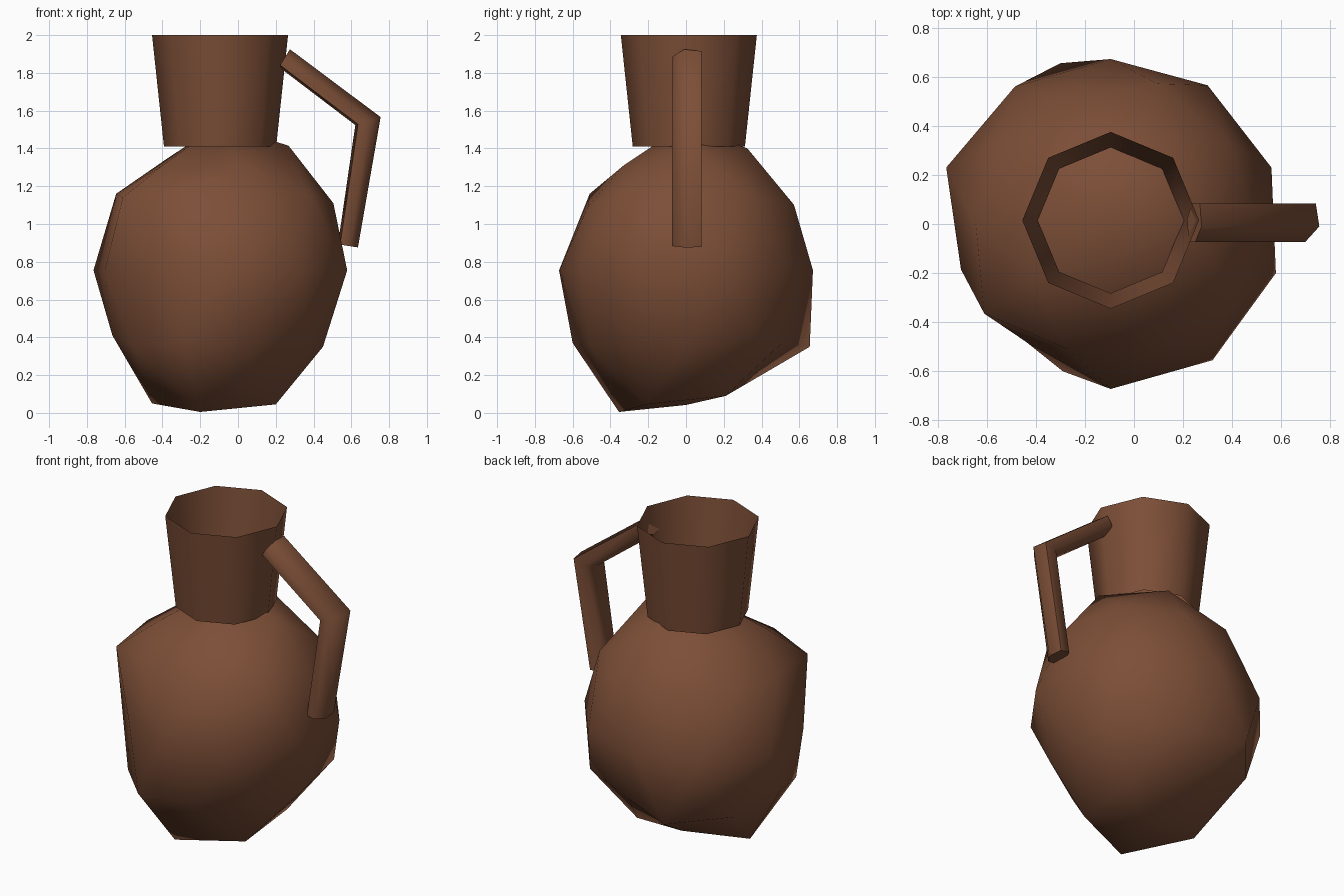
import bpy, bmesh, math
from mathutils import Vector

cube = bpy.data.objects.get("Cube")
if cube:
    bpy.data.objects.remove(cube, do_unlink=True)

clay = bpy.data.materials.new("brown clay")
clay.use_nodes = True
colour = (0.202, 0.077, 0.038, 1)
clay.diffuse_color = colour
clay.node_tree.nodes["Principled BSDF"].inputs["Base Color"].default_value = colour


def finish(name, bm):
    """Turn a bmesh into a smooth clay object."""
    for face in bm.faces:
        face.smooth = True
    mesh = bpy.data.meshes.new(name)
    bm.to_mesh(mesh)
    bm.free()
    mesh.materials.append(clay)
    obj = bpy.data.objects.new(name, mesh)
    bpy.context.collection.objects.link(obj)
    return obj


def loft(bm, rings):
    """Join successive rings of points with quads."""
    loops = [[bm.verts.new(p) for p in ring] for ring in rings]
    for a, b in zip(loops, loops[1:]):
        for i in range(len(a)):
            j = (i + 1) % len(a)
            bm.faces.new((a[i], a[j], b[j], b[i]))
    return loops


# Body: stretched icosphere, dented and pulled by hand at its corners
bm = bmesh.new()
bmesh.ops.create_icosphere(bm, subdivisions=2, radius=1)
for v in bm.verts:
    v.co = Vector((v.co.x * 0.69 - 0.095, v.co.y * 0.672, v.co.z * 0.775 + 0.755))
moved = [
    # foot
    (-0.20, -0.355, 0.005), (0.20, -0.21, 0.045), (-0.455, 0, 0.05),
    (-0.095, 0, 0.042), (0.2, 0.21, 0.09), (-0.20, 0.33, 0.16),
    # lower belly
    (-0.30, 0.655, 0.35), (-0.29, -0.60, 0.37), (-0.665, 0, 0.41),
    (0.45, 0, 0.35), (0.42, 0.375, 0.41), (0.37, -0.32, 0.40),
    (0.045, -0.505, 0.35), (-0.555, -0.325, 0.35), (0.06, 0.51, 0.37),
    # widest ring
    (-0.44, -0.48, 0.755), (-0.705, -0.185, 0.755), (-0.765, 0.23, 0.755),
    (-0.485, 0.56, 0.755), (0.30, 0.565, 0.755), (0.56, 0.23, 0.755),
    (0.578, -0.20, 0.755), (0.32, -0.555, 0.755),
    # shoulder
    (-0.61, -0.365, 1.14), (-0.645, 0, 1.16), (0.505, 0, 1.11),
    (-0.27, -0.51, 1.16), (0.085, -0.52, 1.09), (-0.27, 0.51, 1.16),
    (-0.56, 0.33, 1.10),
    # collar
    (-0.40, -0.22, 1.31), (-0.37, 0.20, 1.35), (0.014, -0.33, 1.31),
    (0.01, 0.325, 1.40),
]
start = {v: v.co.copy() for v in bm.verts}
for p in map(Vector, moved):
    nearest = min(start, key=lambda v: (start[v] - p).length)
    nearest.co = p
bmesh.ops.recalc_face_normals(bm, faces=bm.faces)
finish("jug_body", bm)

# Neck: open flared octagonal sleeve
bm = bmesh.new()
loft(bm, [[(-0.095 + r * math.cos(i * math.pi / 4), 0.015 + r * math.sin(i * math.pi / 4), z)
           for i in range(8)] for r, z in ((0.297, 1.41), (0.36, 2.0))])
finish("neck", bm)

# Handle: bent bar, each station given by its centre and outward half-width
section = [(-0.01, 1), (0.083, 0.75), (0.083, -0.6), (0.02, -1.35), (-0.073, -1.1), (-0.073, 0)]
stations = [((0.25, 1.885), (0.025, 0.04)),
            ((0.698, 1.548), (0.057, 0.018)),
            ((0.59, 0.883), (0.045, -0.007))]
bm = bmesh.new()
loops = loft(bm, [[(c[0] + s * d[0], y, c[1] + s * d[1]) for y, s in section]
                  for c, d in stations])
bm.faces.new(loops[0])
bm.faces.new(loops[-1])
bmesh.ops.recalc_face_normals(bm, faces=bm.faces)
handle = finish("handle", bm)

# Keep the handle's cut ends crisp
bpy.ops.object.select_all(action='DESELECT')
handle.select_set(True)
bpy.context.view_layer.objects.active = handle
bpy.ops.object.shade_smooth_by_angle(angle=math.radians(80))
